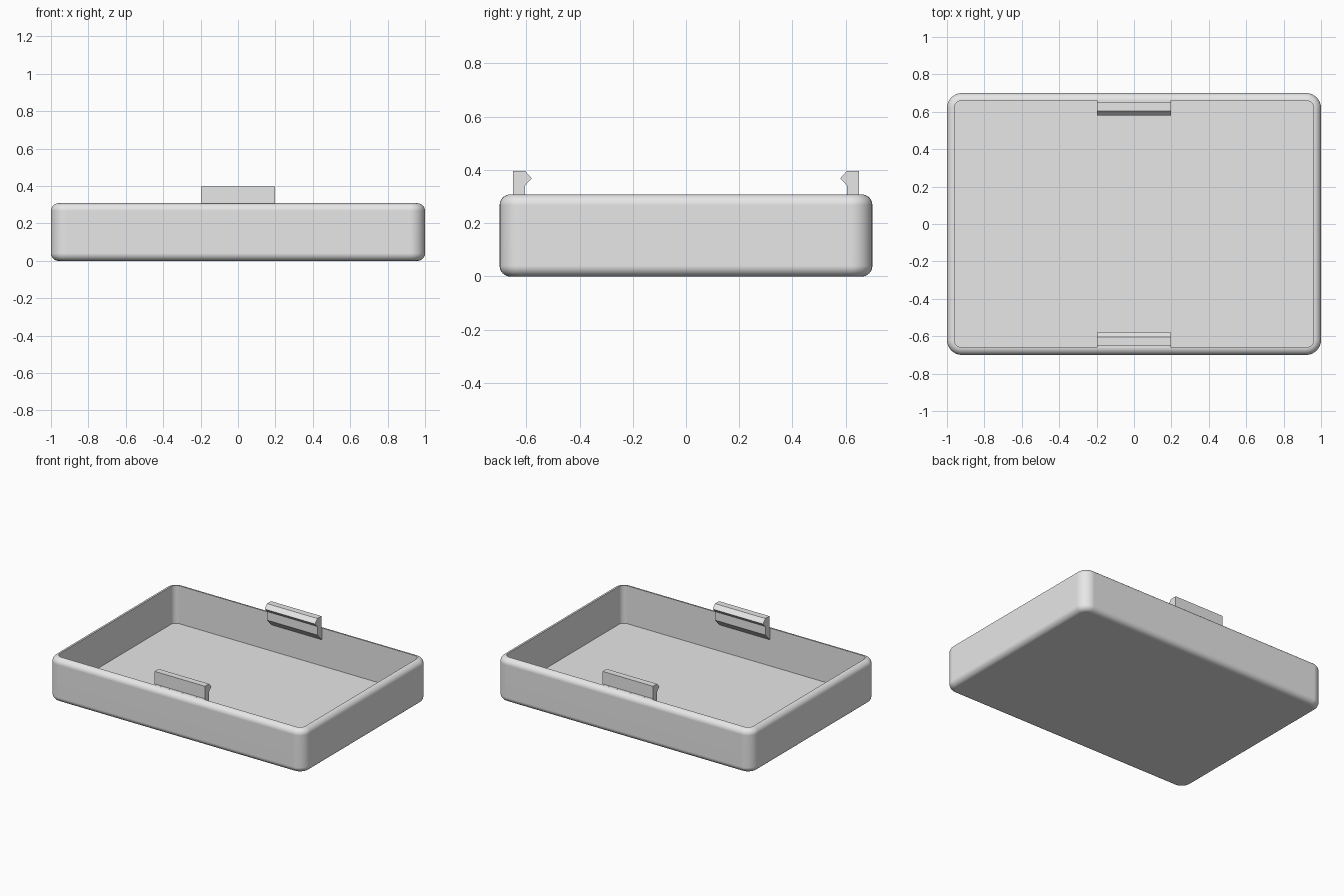
import bpy, bmesh
from math import sin, cos, pi

cube = bpy.data.objects.get("Cube")
if cube:
    bpy.data.objects.remove(cube, do_unlink=True)

HALF_X, HALF_Y, HEIGHT = 1.0, 0.70, 0.308
CORNER, WALL, STEPS = 0.08, 0.04, 8

grey = bpy.data.materials.new("light_grey")
grey.use_nodes = True
grey.diffuse_color = (0.8, 0.8, 0.8, 1)
grey.node_tree.nodes["Principled BSDF"].inputs["Base Color"].default_value = (0.8, 0.8, 0.8, 1)


def finish(bm, name):
    bmesh.ops.recalc_face_normals(bm, faces=bm.faces)
    mesh = bpy.data.meshes.new(name)
    bm.to_mesh(mesh)
    bm.free()
    mesh.materials.append(grey)
    obj = bpy.data.objects.new(name, mesh)
    bpy.context.collection.objects.link(obj)
    return obj


def rounded_ring(bm, inset, z):
    """Rounded rectangle of vertices, offset inwards from the outer wall."""
    ring = []
    radius = CORNER - inset
    for i, (sx, sy) in enumerate([(1, 1), (-1, 1), (-1, -1), (1, -1)]):
        for k in range(STEPS + 1):
            a = (i + k / STEPS) * pi / 2
            ring.append(bm.verts.new((sx * (HALF_X - CORNER) + radius * cos(a),
                                      sy * (HALF_Y - CORNER) + radius * sin(a), z)))
    return ring


# Tray: wall section swept from the base, over the rounded rim, down to the floor
angles = [k / STEPS * pi / 2 for k in range(STEPS + 1)]
section = [(WALL * (1 - sin(a)), WALL * (1 - cos(a))) for a in angles]
section += [(WALL * (1 - cos(a)), HEIGHT - WALL * (1 - sin(a))) for a in angles]
section.append((WALL, WALL))

bm = bmesh.new()
rings = [rounded_ring(bm, inset, z) for inset, z in section]
for low, high in zip(rings, rings[1:]):
    for i in range(len(low)):
        j = (i + 1) % len(low)
        bm.faces.new((low[i], low[j], high[j], high[i]))
bm.faces.new(rings[0])
bm.faces.new(rings[-1])
tray = finish(bm, "tray")
bpy.context.view_layer.objects.active = tray
tray.select_set(True)
bpy.ops.object.shade_smooth_by_angle(angle=pi / 6)
normals = tray.modifiers.new("even_shading", "WEIGHTED_NORMAL")
normals.keep_sharp = True

# Snap clips: hooked profile with a chamfered foot, pulled along x
CLIP = [(0.662, HEIGHT), (0.65, HEIGHT), (0.65, 0.397), (0.605, 0.397), (0.579, 0.368),
        (0.605, 0.341), (0.605, 0.28), (0.662, 0.223)]
for name, side in (("back_clip", 1), ("front_clip", -1)):
    bm = bmesh.new()
    face = bm.faces.new([bm.verts.new((-0.197, side * y, z)) for y, z in CLIP])
    pulled = bmesh.ops.extrude_face_region(bm, geom=[face], use_keep_orig=True)["geom"]
    verts = [g for g in pulled if isinstance(g, bmesh.types.BMVert)]
    bmesh.ops.translate(bm, verts=verts, vec=(0.394, 0, 0))
    finish(bm, name)
